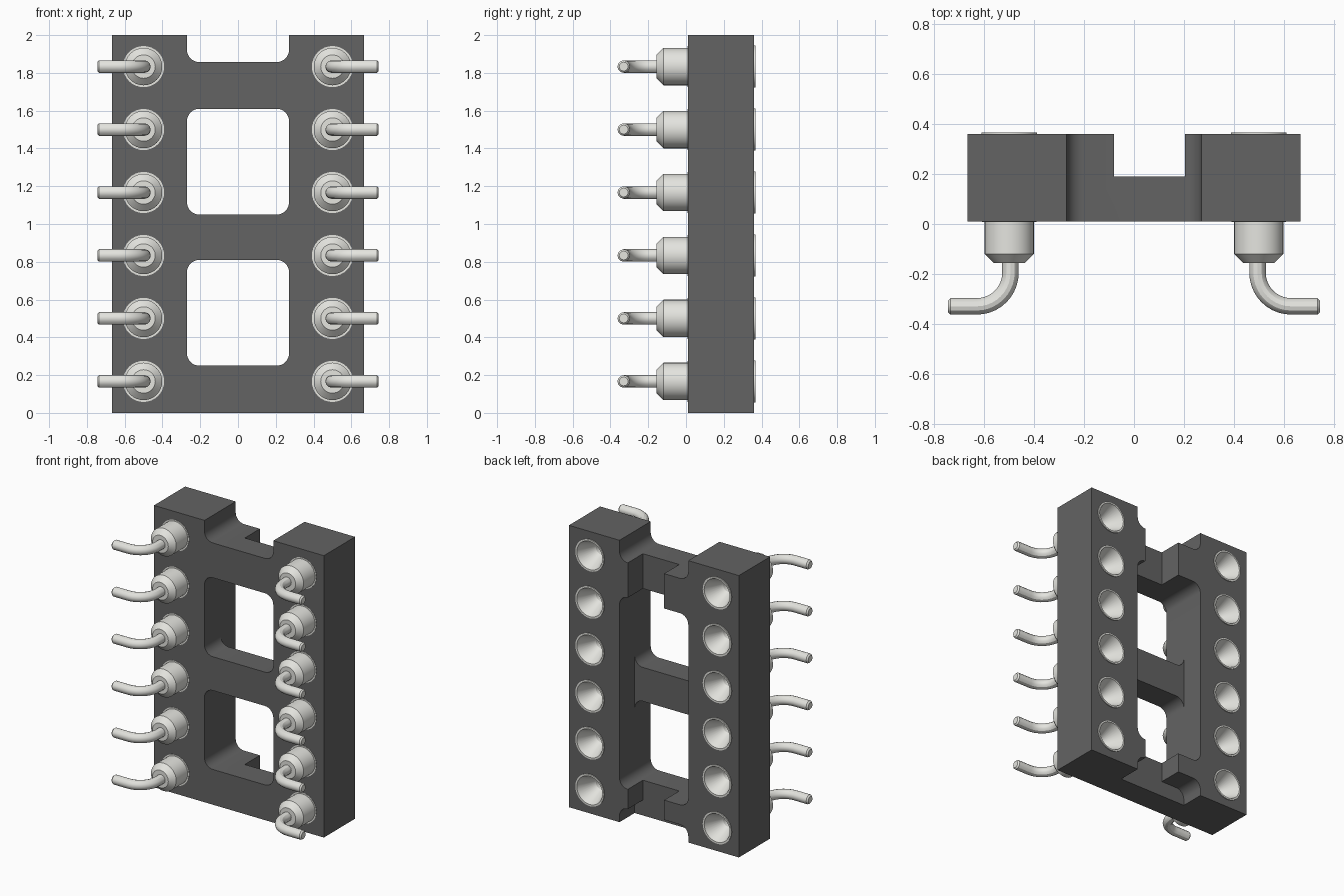
import bpy, bmesh, math
from mathutils import Matrix, Vector

if "Cube" in bpy.data.objects:
    bpy.data.objects.remove(bpy.data.objects["Cube"])


def material(name, color):
    m = bpy.data.materials.new(name)
    m.diffuse_color = color
    m.use_nodes = True
    m.node_tree.nodes["Principled BSDF"].inputs["Base Color"].default_value = m.diffuse_color
    return m


dark = material("dark_plastic", (0.125, 0.125, 0.125, 1))
metal = material("pin_metal", (0.78, 0.78, 0.74, 1))


def finish(name, bm, mat=None):
    bmesh.ops.recalc_face_normals(bm, faces=bm.faces[:])
    me = bpy.data.meshes.new(name)
    bm.to_mesh(me)
    bm.free()
    ob = bpy.data.objects.new(name, me)
    bpy.context.collection.objects.link(ob)
    if mat:
        me.materials.append(mat)
    return ob


def smooth(me, angle=30):
    me.shade_smooth()
    me.set_sharp_from_angle(angle=math.radians(angle))


def prism(name, x0, x1, z0, z1, y0, y1, r=0.0, mat=None):
    """Rounded rectangle in xz, extruded along y."""
    bm = bmesh.new()
    verts = []
    for k, (x, z) in enumerate([(x1 - r, z1 - r), (x0 + r, z1 - r), (x0 + r, z0 + r), (x1 - r, z0 + r)]):
        steps = 8 if r else 0
        for i in range(steps + 1):
            a = math.pi / 2 * (k + (i / steps if steps else 0))
            verts.append(bm.verts.new((x + r * math.cos(a), y0, z + r * math.sin(a))))
    face = bm.faces.new(verts)
    ext = bmesh.ops.extrude_face_region(bm, geom=[face])["geom"]
    bmesh.ops.translate(bm, vec=(0, y1 - y0, 0), verts=[v for v in ext if isinstance(v, bmesh.types.BMVert)])
    return finish(name, bm, mat)


def cut(target, cutter):
    cutter.hide_render = True
    mod = target.modifiers.new("cut", "BOOLEAN")
    mod.operation, mod.solver, mod.object = "DIFFERENCE", "EXACT", cutter
    bpy.context.view_layer.update()
    me = bpy.data.meshes.new_from_object(target.evaluated_get(bpy.context.evaluated_depsgraph_get()))
    target.modifiers.clear()
    target.data = me
    bpy.data.objects.remove(cutter)


# Housing with two windows and an open notch at the top
W = 0.27
body = prism("housing", -0.667, 0.667, 0, 2, 0.01, 0.36, mat=dark)
for z0, z1 in [(0.25, 0.81), (1.05, 1.61), (1.857, 2.4)]:
    cut(body, prism("window_cutter", -W, W, z0, z1, -0.2, 0.6, 0.065))
# Recesses in the back of the crossbars
cut(body, prism("middle_recess_cutter", -W, W, 0.7, 1.16, 0.19, 0.6))
cut(body, prism("bottom_recess_cutter", -W, W, -0.4, 0.11, 0.19, 0.6, 0.065))
for z0, z1 in [(-0.1, 0.4), (1.5, 2.1)]:
    cut(body, prism("slot_cutter", -0.08, 0.205, z0, z1, 0.19, 0.6))


def lathe(name, profile, loc, mat=None, sides=32):
    """Revolve (radius, y) points around the y axis."""
    bm = bmesh.new()
    vs = [bm.verts.new((r, y, 0)) for r, y in profile]
    es = [bm.edges.new(p) for p in zip(vs, vs[1:])]
    bmesh.ops.spin(bm, geom=vs + es, cent=(0, 0, 0), axis=(0, 1, 0), angle=2 * math.pi, steps=sides)
    bmesh.ops.remove_doubles(bm, verts=bm.verts[:], dist=1e-5)
    bmesh.ops.translate(bm, vec=loc, verts=bm.verts[:])
    return finish(name, bm, mat)


SLEEVE = [(0, 0.08), (0.04, 0.08), (0.04, 0.24), (0.098, 0.36), (0.1, 0.367), (0.112, 0.367),
          (0.112, 0.355), (0.109, 0.35), (0.109, 0.008), (0.099, 0.008), (0.099, -0.12),
          (0.062, -0.156), (0, -0.156)]


def lead(name, side, z):
    """Bent wire leg leaving the sleeve and turning outward."""
    R = 0.135
    pts = [(0.495, -0.14, 1)]
    for i in range(11):
        a = math.pi / 2 * i / 10
        pts.append((0.495 + R * (1 - math.cos(a)), -0.195 - R * math.sin(a), 1))
    pts += [(0.735, -0.33, 1), (0.745, -0.33, 0.72)]
    cu = bpy.data.curves.new(name, "CURVE")
    cu.dimensions = "3D"
    cu.bevel_depth, cu.bevel_resolution, cu.use_fill_caps = 0.033, 4, True
    sp = cu.splines.new("POLY")
    sp.points.add(len(pts) - 1)
    for p, (x, y, r) in zip(sp.points, pts):
        p.co, p.radius = (side * x, y, z, 1), r
    tmp = bpy.data.objects.new("lead_path", cu)
    bpy.context.collection.objects.link(tmp)
    bpy.context.view_layer.update()
    me = bpy.data.meshes.new_from_object(tmp.evaluated_get(bpy.context.evaluated_depsgraph_get()))
    bpy.data.objects.remove(tmp)
    me.materials.clear()
    me.materials.append(metal)
    smooth(me)
    ob = bpy.data.objects.new(name, me)
    bpy.context.collection.objects.link(ob)


# Two rows of six pins, each a socket sleeve with a bent lead
for side, label in [(-1, "left"), (1, "right")]:
    for i in range(6):
        z = 1 / 6 + i / 3
        loc = Vector((side * 0.5, 0, z))
        cut(body, lathe("hole_cutter", [(0, -0.1), (0.107, -0.1), (0.107, 0.5), (0, 0.5)], loc))
        smooth(lathe(f"{label}_sleeve_{i + 1}", SLEEVE, loc, metal).data, 25)
        lead(f"{label}_lead_{i + 1}", side, z)
smooth(body.data)
